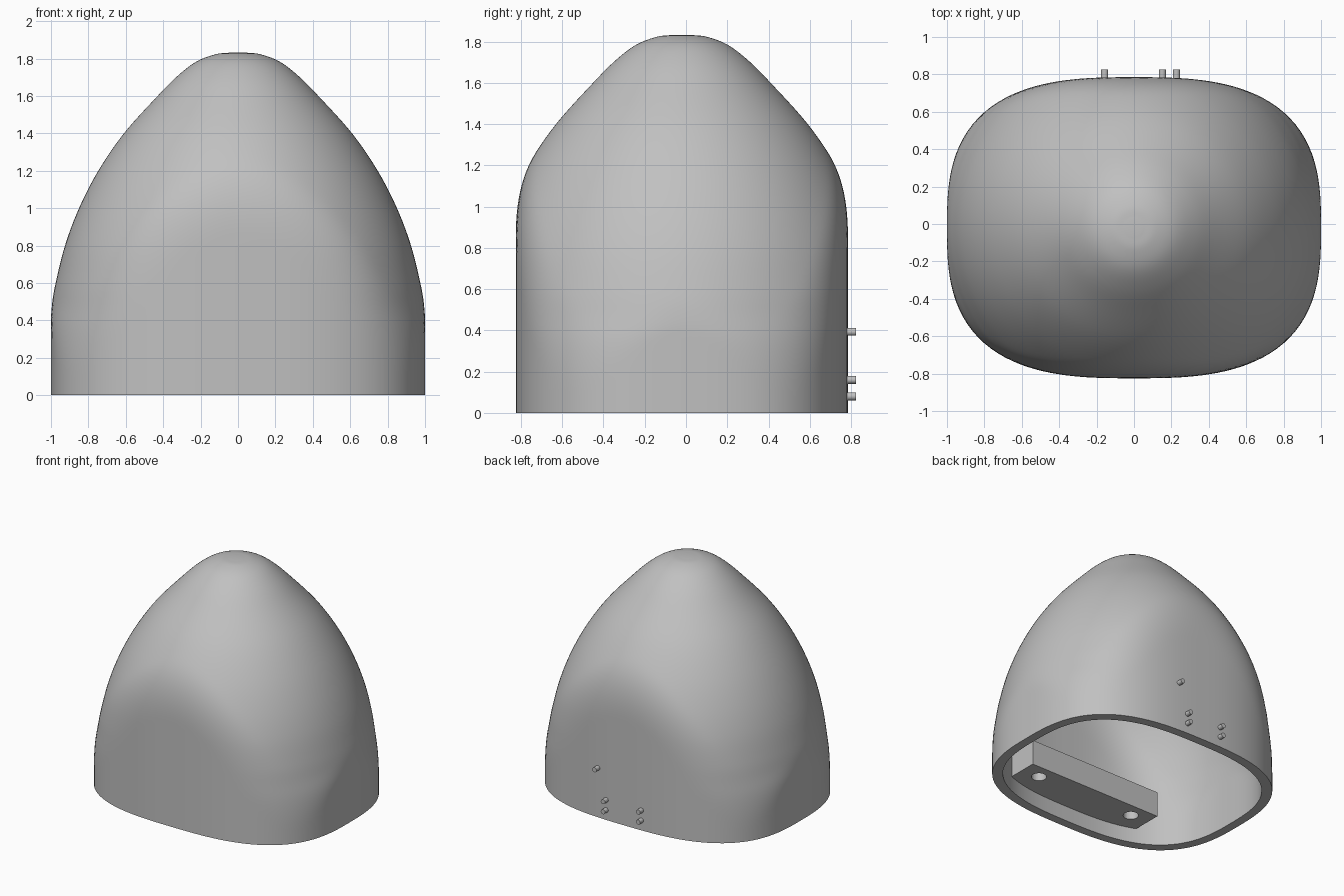
import bpy, bmesh, math
from mathutils import Vector, Matrix

if "Cube" in bpy.data.objects:
    bpy.data.objects.remove(bpy.data.objects["Cube"], do_unlink=True)

grey = bpy.data.materials.new("plain_grey")
grey.use_nodes = True
GREY = (0.53, 0.53, 0.53, 1)
grey.diffuse_color = GREY
grey.node_tree.nodes["Principled BSDF"].inputs["Base Color"].default_value = GREY

CY, HALF_Y, POWER = -0.02, 0.805, 2.85
WALL, SEGS = 0.07, 144


def finish(name, bm, smooth=None):
    bmesh.ops.recalc_face_normals(bm, faces=bm.faces)
    mesh = bpy.data.meshes.new(name)
    bm.to_mesh(mesh)
    bm.free()
    obj = bpy.data.objects.new(name, mesh)
    bpy.context.collection.objects.link(obj)
    mesh.materials.append(grey)
    if smooth:
        bpy.ops.object.select_all(action="DESELECT")
        obj.select_set(True)
        bpy.context.view_layer.objects.active = obj
        bpy.ops.object.shade_smooth_by_angle(angle=math.radians(smooth))
    return obj


def spline(points, steps):
    """Catmull-Rom curve through the points."""
    pts = [Vector(p) for p in points]
    pts = [2 * pts[0] - pts[1]] + pts + [2 * pts[-1] - pts[-2]]
    out = []
    for a, b, c, d in zip(pts, pts[1:], pts[2:], pts[3:]):
        for i in range(steps):
            t = i / steps
            out.append(0.5 * (2 * b + (c - a) * t + (2 * a - 5 * b + 4 * c - d) * t * t
                              + (3 * b - a - 3 * c + d) * t ** 3))
    return out + [pts[-2]]


def outline_radius(angle, inset):
    """Distance from the axis to the rounded base outline."""
    u = abs(math.cos(angle)) / (1 - inset)
    v = abs(math.sin(angle)) / (HALF_Y - inset)
    return (u ** POWER + v ** POWER) ** (-1 / POWER)


def soft_min(a, b, k):
    h = max(k - abs(a - b), 0) / k
    return min(a, b) - h * h * k / 4


# Round dome profile (radius, height), limited by the base outline
dome = spline([(1.09, 0), (1.035, 0.3), (1.003, 0.45), (0.975, 0.6), (0.925, 0.8),
               (0.85, 1.0), (0.747, 1.2), (0.61, 1.4), (0.43, 1.6), (0.32, 1.71),
               (0.22, 1.785), (0.12, 1.823), (0.04, 1.832)], 6)


def add_skin(bm, inset):
    """Loft one skin of the shell and return its bottom ring."""
    rings = []
    for radius, z in dome:
        r = radius * (1 - inset)
        ring = []
        for i in range(SEGS):
            a = math.tau * i / SEGS
            k = 0.015 + 0.09 * math.sin(a) ** 2
            d = soft_min(r, outline_radius(a, inset), k)
            ring.append(bm.verts.new((d * math.cos(a), CY + d * math.sin(a),
                                      z * (1 - inset / 1.83))))
        rings.append(ring)
    for low, high in zip(rings, rings[1:]):
        for i in range(SEGS):
            j = (i + 1) % SEGS
            bm.faces.new((low[i], low[j], high[j], high[i]))
    bm.faces.new(rings[-1])
    return rings[0]


# Hollow shell, open at the bottom with a flat rim
bm = bmesh.new()
outer, inner = add_skin(bm, 0), add_skin(bm, WALL)
for i in range(SEGS):
    j = (i + 1) % SEGS
    bm.faces.new((outer[i], inner[i], inner[j], outer[j]))
finish("shell", bm, 35)

# Mounting block inside the front wall, its front edge following the wall
BLOCK_X, BLOCK_Y, BLOCK_Z, BLOCK_H = 0.59, -0.44, 0.12, 0.2
bm = bmesh.new()
edge = [(BLOCK_X, BLOCK_Y), (-BLOCK_X, BLOCK_Y)]
for i in range(25):
    x = BLOCK_X * (i / 12 - 1)
    y = (HALF_Y - WALL + 0.02) * (1 - (abs(x) / (1 - WALL + 0.02)) ** POWER) ** (1 / POWER)
    edge.append((x, CY - y))
face = bm.faces.new([bm.verts.new((x, y, BLOCK_Z)) for x, y in edge])
top = bmesh.ops.extrude_face_region(bm, geom=[face])["geom"]
bmesh.ops.translate(bm, vec=(0, 0, BLOCK_H), verts=[v for v in top if isinstance(v, bmesh.types.BMVert)])
block = finish("mounting_block", bm)

# Screw holes through the block
bm = bmesh.new()
for side in (-1, 1):
    bmesh.ops.create_cone(bm, cap_ends=True, segments=32, radius1=0.055, radius2=0.055, depth=0.6,
                          matrix=Matrix.Translation((side * 0.435, -0.555, BLOCK_Z + BLOCK_H / 2)))
cutter = finish("hole_cutter", bm)
cutter.hide_render = True
cut = block.modifiers.new("screw_holes", "BOOLEAN")
cut.operation = "DIFFERENCE"
cut.solver = "EXACT"
cut.object = cutter
bpy.context.view_layer.objects.active = block
bpy.ops.object.modifier_apply(modifier=cut.name)
bpy.data.objects.remove(cutter, do_unlink=True)

# Small pins on the back
for n, (x, z) in enumerate([(0.227, 0.393), (0.152, 0.16), (0.152, 0.08), (-0.157, 0.16), (-0.157, 0.08)]):
    bm = bmesh.new()
    bmesh.ops.create_cone(bm, cap_ends=True, segments=20, radius1=0.019, radius2=0.019, depth=0.075,
                          matrix=Matrix.Translation((x, 0.7875, z)) @ Matrix.Rotation(math.pi / 2, 4, "X"))
    finish(f"back_pin_{n + 1}", bm, 35)
